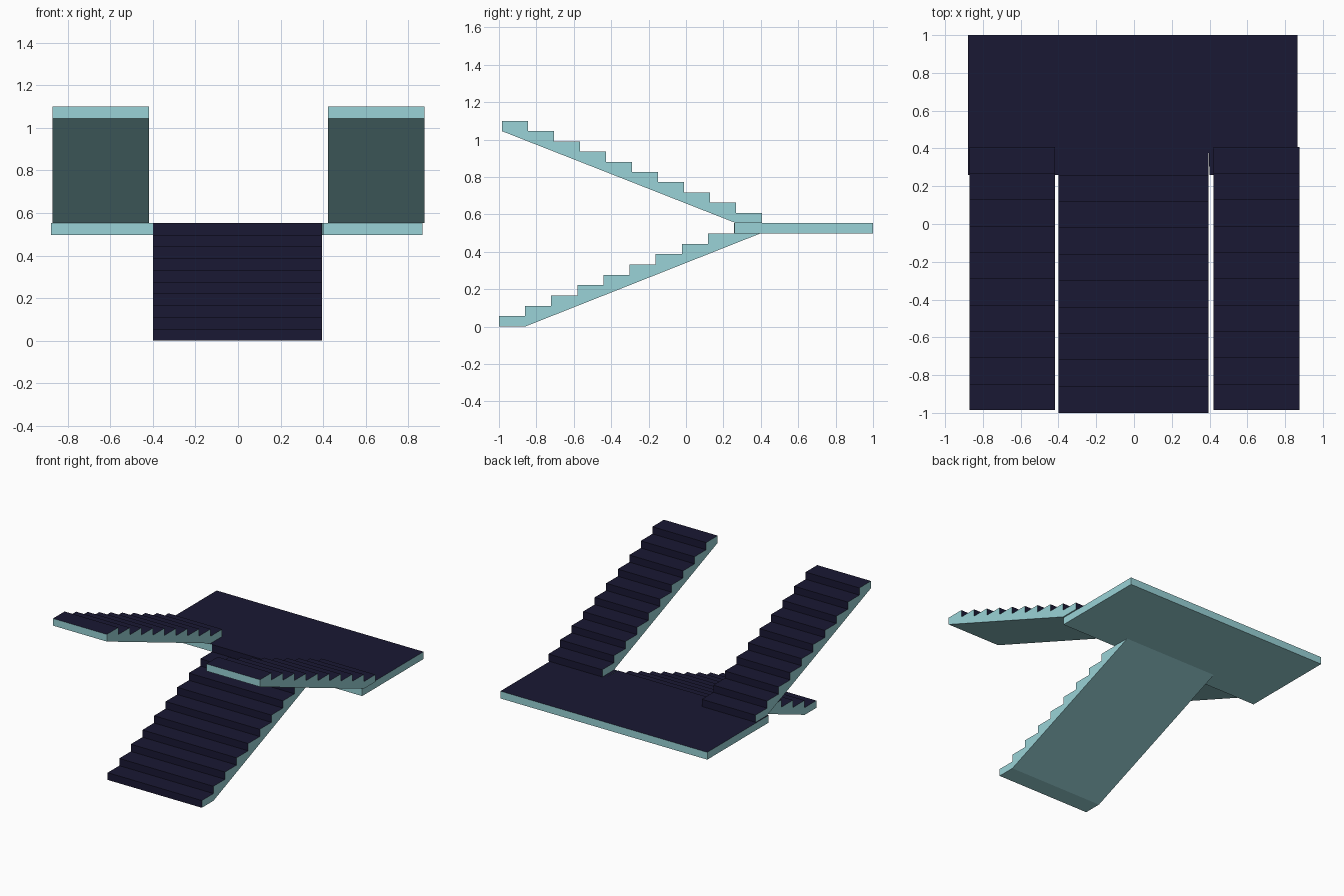
import bpy, bmesh

if "Cube" in bpy.data.objects:
    bpy.data.objects.remove(bpy.data.objects["Cube"])


def material(name, color):
    m = bpy.data.materials.new(name)
    m.diffuse_color = (*color, 1)
    m.use_nodes = True
    m.node_tree.nodes["Principled BSDF"].inputs["Base Color"].default_value = m.diffuse_color
    return m


BODY = material("pale_teal", (0.32, 0.65, 0.68))
TREAD = material("dark_navy", (0.010, 0.009, 0.033))


def extrude(name, points, offset, is_tread):
    """Extrude a closed outline by offset; tread faces get the dark material."""
    bm = bmesh.new()
    face = bm.faces.new([bm.verts.new(p) for p in points])
    ext = bmesh.ops.extrude_face_region(bm, geom=[face], use_keep_orig=True)
    moved = [g for g in ext["geom"] if isinstance(g, bmesh.types.BMVert)]
    bmesh.ops.translate(bm, verts=moved, vec=offset)
    bmesh.ops.recalc_face_normals(bm, faces=bm.faces)
    bm.normal_update()
    for f in bm.faces:
        f.material_index = int(is_tread(f.normal))
    mesh = bpy.data.meshes.new(name)
    bm.to_mesh(mesh)
    bm.free()
    mesh.materials.append(BODY)
    mesh.materials.append(TREAD)
    obj = bpy.data.objects.new(name, mesh)
    bpy.context.collection.objects.link(obj)
    return obj


def stair(name, x0, x1, y0, y1, z0, z1, steps=10):
    """Flight climbing from (y0, z0) to (y1, z1) with a sloping underside."""
    run, rise = (y1 - y0) / steps, (z1 - z0) / steps
    outline = []
    for i in range(steps):
        y = y0 + i * run
        outline += [(x0, y, z0 + i * rise), (x0, y, z0 + (i + 1) * rise)]
    outline += [(x0, y1, z1), (x0, y1, z1 - rise), (x0, y0 + run, z0)]
    way = 1 if run > 0 else -1
    return extrude(name, outline, (x1 - x0, 0, 0),
                   lambda n: n.z > 0.9 or n.y * way < -0.98)


# Central lower flight and the two upper flights turning back
stair("lower_stair", -0.40, 0.395, -1.0, 0.397, 0.0, 0.553)
stair("upper_stair_left", -0.872, -0.418, 0.407, -0.985, 0.553, 1.10)
stair("upper_stair_right", 0.422, 0.876, 0.407, -0.985, 0.553, 1.10)

# Landing, notched to receive the lower flight
landing = [(-0.88, 0.26), (-0.40, 0.26), (-0.40, 0.397), (0.395, 0.397),
           (0.40, 0.26), (0.866, 0.26), (0.866, 1.0), (-0.88, 1.0)]
extrude("landing", [(x, y, 0.497) for x, y in landing], (0, 0, 0.056),
        lambda n: n.z > 0.9)
